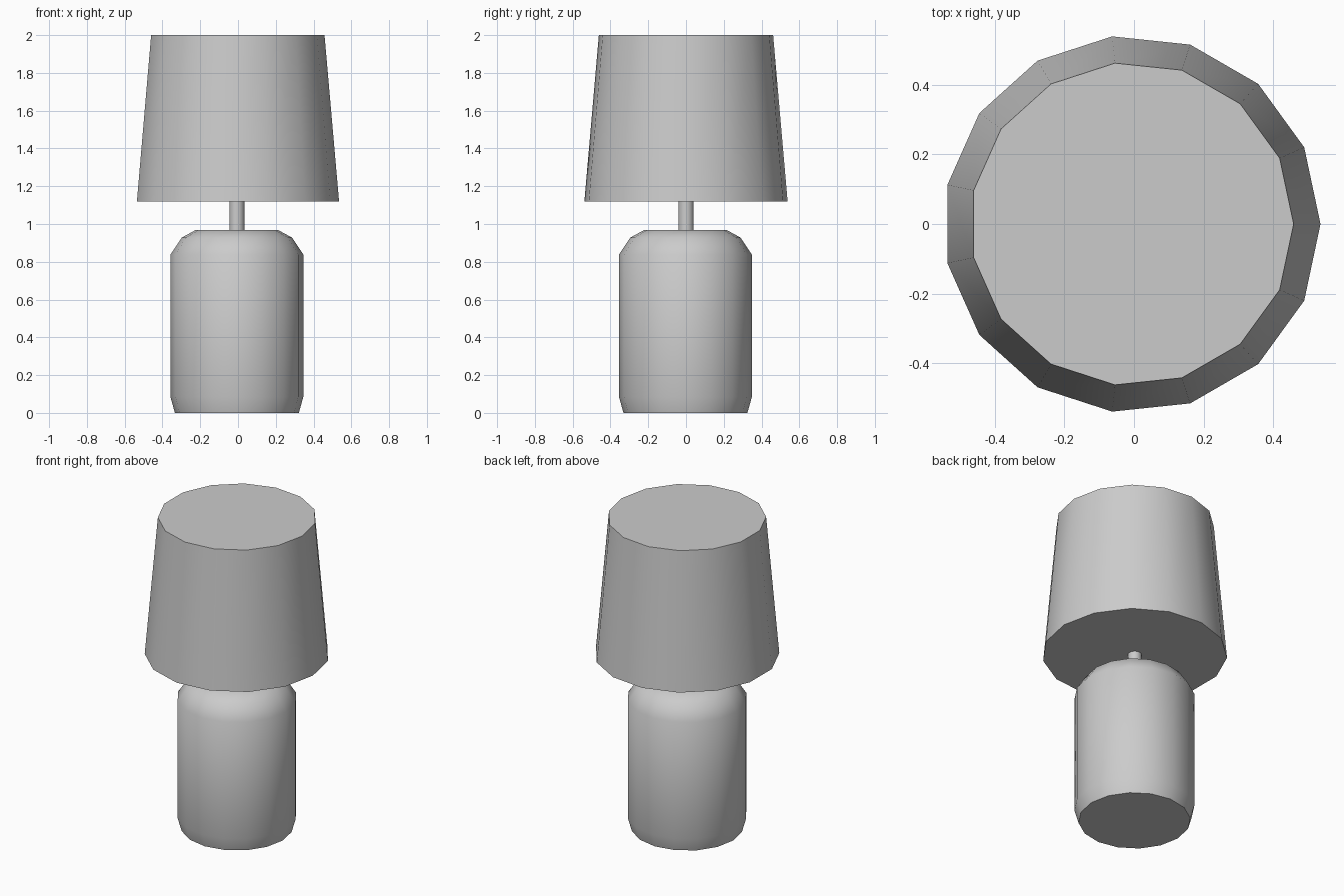
import bpy
import bmesh
from math import cos, sin, tau, radians

cube = bpy.data.objects.get("Cube")
if cube:
    bpy.data.objects.remove(cube, do_unlink=True)

GREY = (0.6, 0.6, 0.6, 1.0)
grey = bpy.data.materials.new("plain grey")
grey.use_nodes = True
grey.diffuse_color = GREY
grey.node_tree.nodes["Principled BSDF"].inputs["Base Color"].default_value = GREY


def turned_part(name, profile, sides, centre=(-0.006, 0.0)):
    """Closed solid turned from (radius, height) points, bottom to top."""
    bm = bmesh.new()
    rings = []
    for r, z in profile:
        rings.append([bm.verts.new((centre[0] + r * cos(tau * i / sides),
                                    centre[1] + r * sin(tau * i / sides), z))
                      for i in range(sides)])
    for low, high in zip(rings, rings[1:]):
        for i in range(sides):
            j = (i + 1) % sides
            bm.faces.new((low[i], low[j], high[j], high[i]))
    bm.faces.new(rings[0][::-1])
    bm.faces.new(rings[-1])
    mesh = bpy.data.meshes.new(name)
    bm.to_mesh(mesh)
    bm.free()
    mesh.materials.append(grey)
    obj = bpy.data.objects.new(name, mesh)
    bpy.context.collection.objects.link(obj)
    bpy.ops.object.select_all(action='DESELECT')
    obj.select_set(True)
    bpy.context.view_layer.objects.active = obj
    bpy.ops.object.shade_smooth_by_angle(angle=radians(40))
    return obj


# Rounded lamp base
turned_part("lamp_base", [(0.328, 0), (0.352, 0.085), (0.352, 0.838),
                          (0.292, 0.928), (0.217, 0.969)], 16, (-0.006, -0.003))

# Thin stem between base and shade
turned_part("stem", [(0.04, 0.96), (0.04, 1.13)], 16)

# Tapered, closed shade
turned_part("lamp_shade", [(0.541, 1.12), (0.464, 2.0)], 15)
